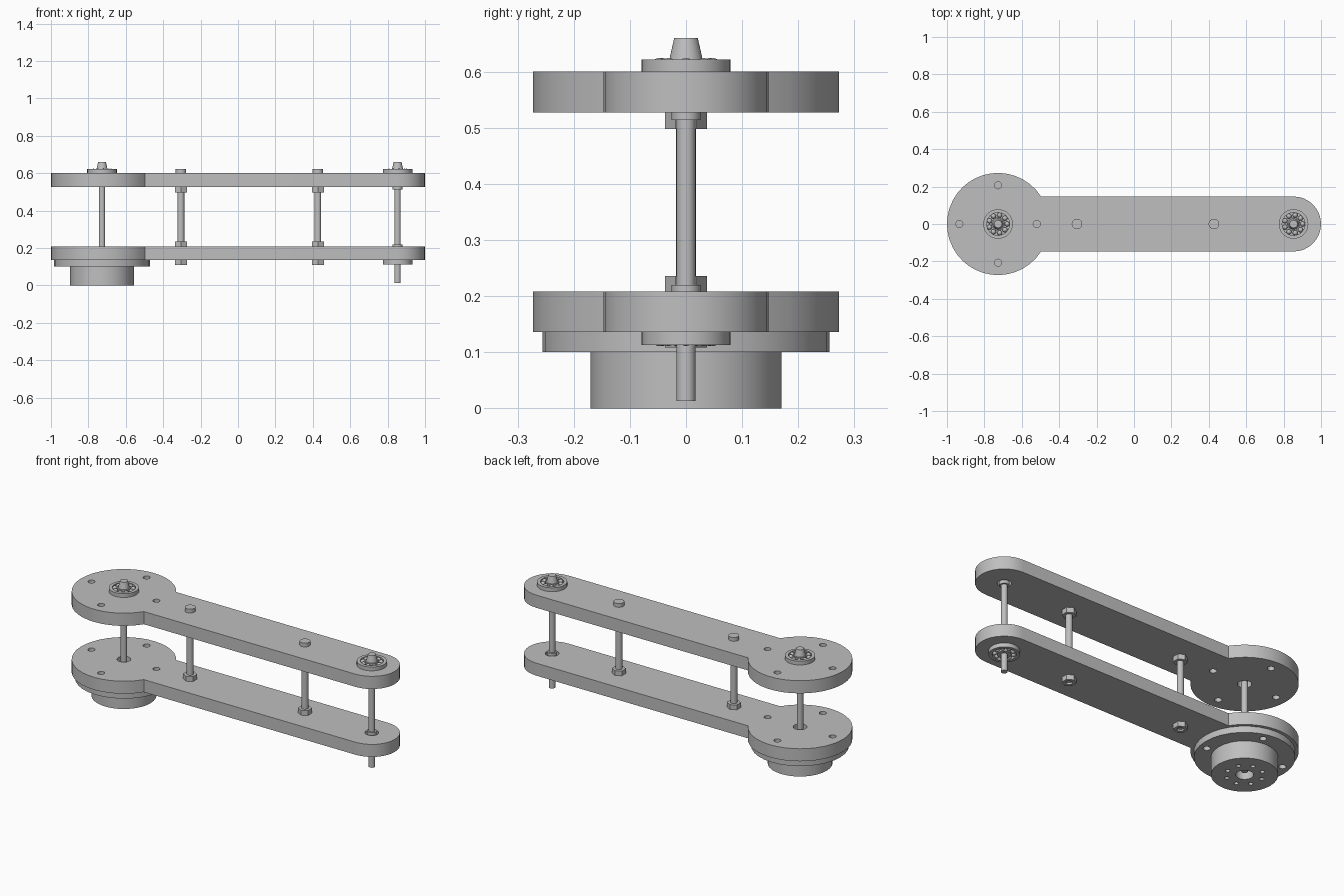
import bpy, bmesh
from math import cos, sin, pi, radians, asin

cube = bpy.data.objects.get("Cube")
if cube:
    bpy.data.objects.remove(cube, do_unlink=True)

grey = bpy.data.materials.new("machined grey")
grey.use_nodes = True
colour = (0.52, 0.52, 0.52, 1)
grey.diffuse_color = colour
grey.node_tree.nodes["Principled BSDF"].inputs["Base Color"].default_value = colour

HUB, TIP = -0.727, 0.853              # axes of the two shafts
RODS = {"hub_side": -0.305, "tip_side": 0.427}
HUB_R, ARM_R = 0.273, 0.147
LOW, HIGH = (0.136, 0.208), (0.527, 0.6)   # heights of the two plates


def arc(x, y, r, start, end, n):
    return [(x + r * cos(start + (end - start) * i / n),
             y + r * sin(start + (end - start) * i / n)) for i in range(n + 1)]


def circle(x, r, y=0, n=32, turn=0):
    return arc(x, y, r, turn, turn + 2 * pi, n)[:-1]


def ring_of_holes(x, dist, r, count, turn=0):
    return [circle(x + dist * cos(turn + 2 * pi * i / count), r,
                   dist * sin(turn + 2 * pi * i / count), 16) for i in range(count)]


def finish(name, bm):
    bmesh.ops.recalc_face_normals(bm, faces=bm.faces)
    mesh = bpy.data.meshes.new(name)
    bm.to_mesh(mesh)
    bm.free()
    mesh.materials.append(grey)
    ob = bpy.data.objects.new(name, mesh)
    bpy.context.collection.objects.link(ob)
    bpy.ops.object.select_all(action='DESELECT')
    ob.select_set(True)
    bpy.context.view_layer.objects.active = ob
    bpy.ops.object.shade_smooth_by_angle(angle=radians(30))
    return ob


def slab(name, loops, z0, z1):
    """Extrude an outline (first loop) with holes (other loops)."""
    bm = bmesh.new()
    edges = []
    for loop in loops:
        vs = [bm.verts.new((x, y, z0)) for x, y in loop]
        edges += [bm.edges.new((a, b)) for a, b in zip(vs, vs[1:] + vs[:1])]
    bmesh.ops.triangle_fill(bm, edges=edges, use_beauty=True, normal=(0, 0, 1))
    new = bmesh.ops.extrude_face_region(bm, geom=bm.faces[:], use_keep_orig=True)
    top = [g for g in new["geom"] if isinstance(g, bmesh.types.BMVert)]
    bmesh.ops.translate(bm, verts=top, vec=(0, 0, z1 - z0))
    return finish(name, bm)


def cone(name, x, r0, r1, z0, z1):
    bm = bmesh.new()
    bmesh.ops.create_cone(bm, cap_ends=True, segments=32, radius1=r0, radius2=r1,
                          depth=z1 - z0)
    bmesh.ops.translate(bm, verts=bm.verts, vec=(x, 0, (z0 + z1) / 2))
    return finish(name, bm)


def bearing(name, x, z0, z1):
    slab(name + "_outer_race", [circle(x, 0.079), circle(x, 0.061)], z0, z1)
    slab(name + "_inner_race", [circle(x, 0.036), circle(x, 0.016)], z0, z1)
    bm = bmesh.new()
    for px, py in circle(x, 0.0485, n=9):
        ball = bmesh.ops.create_uvsphere(bm, u_segments=12, v_segments=8, radius=0.0135)
        bmesh.ops.translate(bm, verts=ball["verts"], vec=(px, py, (z0 + z1) / 2))
    finish(name + "_balls", bm)


# Two arm plates: round hub, straight arm, rounded tip
a = asin(ARM_R / HUB_R)
outline = (arc(HUB, 0, HUB_R, a, 2 * pi - a, 32)
           + arc(TIP, 0, ARM_R, -pi / 2, pi / 2, 16))
holes = [circle(HUB, 0.036), circle(TIP, 0.036)] + ring_of_holes(HUB, 0.207, 0.019, 4)
slab("lower_plate", [outline] + holes, *LOW)
slab("upper_plate", [outline] + holes, *HIGH)

# Motor under the hub: flange and body
slab("motor_flange", [circle(HUB, 0.256)]
     + ring_of_holes(HUB, 0.212, 0.019, 4, radians(-14)), 0.1, LOW[0])
slab("motor_body", [circle(HUB, 0.17), circle(HUB, 0.045)]
     + ring_of_holes(HUB, 0.095, 0.012, 8, radians(-14)), 0, 0.1)

# Shafts, with tapered ends and bearings
cone("hub_shaft", HUB, 0.017, 0.017, 0.02, 0.63)
cone("tip_shaft", TIP, 0.017, 0.017, 0.013, 0.63)
for name, x in (("hub", HUB), ("tip", TIP)):
    bearing(name + "_top_bearing", x, HIGH[1], 0.622)
    cone(name + "_tapered_end", x, 0.03, 0.021, 0.62, 0.66)
bearing("tip_bottom_bearing", TIP, 0.113, LOW[0])
for name, z0, z1 in (("lower", LOW[0], 0.22), ("upper", 0.514, HIGH[1])):
    slab(name + "_tip_collar", [circle(TIP, 0.026), circle(TIP, 0.016)], z0, z1)

# Tie rods with caps and hexagon nuts
for name, x in RODS.items():
    cone(name + "_tie_rod", x, 0.018, 0.018, 0.118, 0.61)
    cone(name + "_rod_cap", x, 0.028, 0.028, HIGH[1], 0.622)
    for place, z0, z1 in (("bottom", 0.108, LOW[0]), ("middle", LOW[1], 0.236),
                          ("top", 0.498, HIGH[0])):
        slab(f"{name}_{place}_nut",
             [circle(x, 0.037, n=6, turn=pi / 2), circle(x, 0.0178)], z0, z1)
